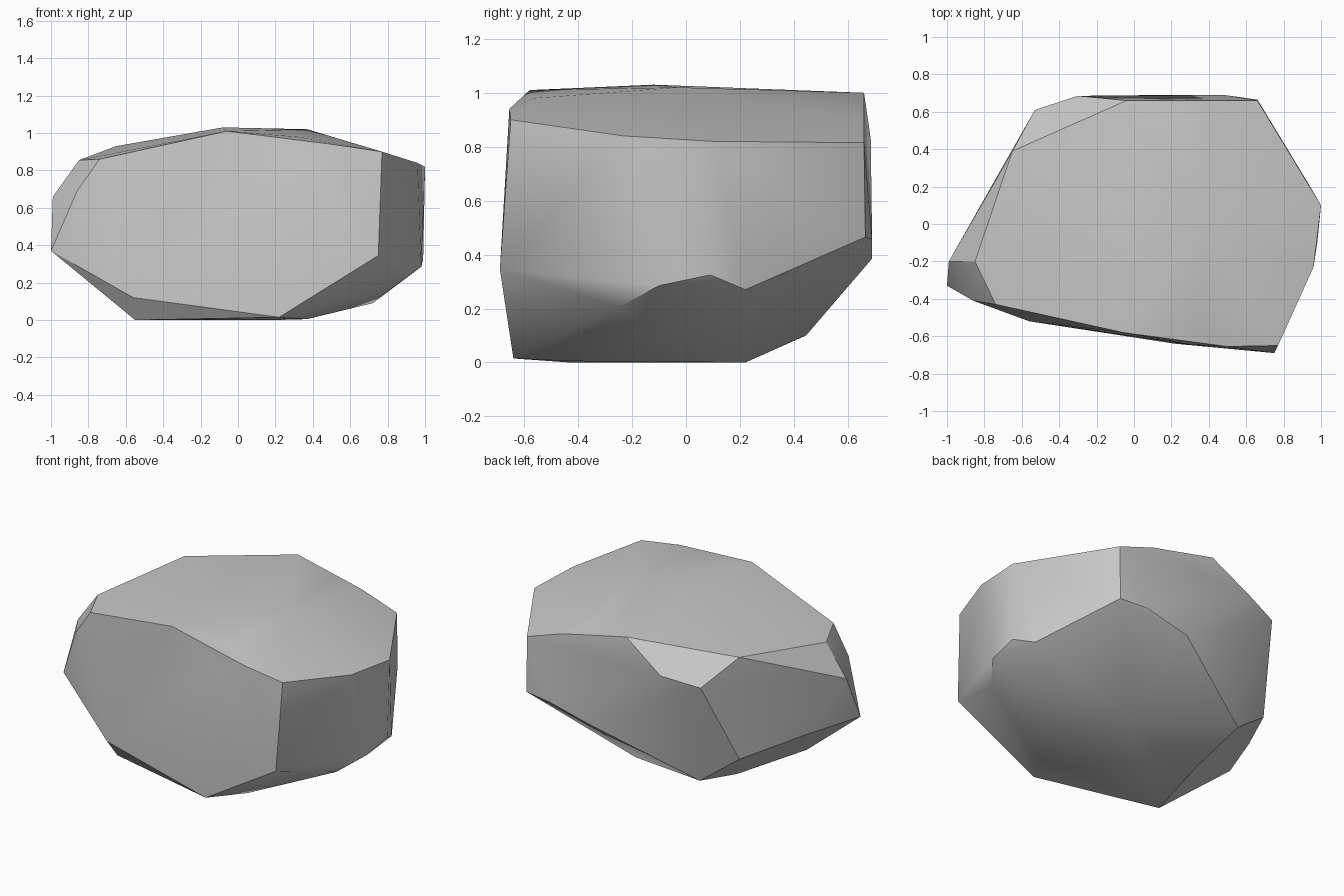
import bpy
import bmesh
import math

default_cube = bpy.data.objects.get("Cube")
if default_cube:
    bpy.data.objects.remove(default_cube, do_unlink=True)


def make_material(name, colour):
    material = bpy.data.materials.new(name)
    material.use_nodes = True
    material.diffuse_color = colour
    material.node_tree.nodes["Principled BSDF"].inputs["Base Color"].default_value = colour
    return material


def make_hull(name, corners, material, sharp_angle):
    """Wrap a tight skin of faces around the given corner points."""
    bm = bmesh.new()
    for corner in corners:
        bm.verts.new(corner)
    bmesh.ops.convex_hull(bm, input=list(bm.verts), use_existing_faces=False)
    loose = [vert for vert in bm.verts if not vert.link_faces]
    bmesh.ops.delete(bm, geom=loose, context="VERTS")
    bmesh.ops.recalc_face_normals(bm, faces=list(bm.faces))

    mesh = bpy.data.meshes.new(name)
    bm.to_mesh(mesh)
    bm.free()
    mesh.materials.append(material)
    obj = bpy.data.objects.new(name, mesh)
    bpy.context.scene.collection.objects.link(obj)

    # Soften shallow facets while keeping the chiselled edges crisp
    bpy.ops.object.select_all(action="DESELECT")
    obj.select_set(True)
    bpy.context.view_layer.objects.active = obj
    bpy.ops.object.shade_smooth_by_angle(angle=sharp_angle)
    return obj


# Gently domed crown
crown = [(-.08, -.12, 1.03), (.37, -.03, 1.02)]

# Upper rim, running from the front left around the right side to the back
front_rim = [(-.74, -.43, .86), (-.06, -.58, 1.01), (.32, -.565, .98),
             (.5, -.655, .94), (.3, -.645, .9), (.77, -.65, .9)]
right_rim = [(.96, -.23, .84), (1, .1, .82), (.66, .66, .815)]
back_rim = [(.41, .66, .9), (.25, .62, .95), (-.04, .66, 1),
            (-.3, .685, .83), (-.53, .61, .785), (-.65, .39, .93)]

# Pointed left end with its small bevelled facets
left_end = [(-.85, -.2, .855), (-.86, -.41, .69), (-.99, -.2, .66),
            (-1, -.33, .37), (-.86, .01, .35), (-.65, .39, .28)]

# Lower edge of the side walls
lower_rim = [(.75, -.69, .345), (.87, -.25, .205), (.98, -.1, .285),
             (.99, .09, .325), (.93, .22, .27), (.66, .665, .465),
             (.48, .69, .457), (.18, .69, .385), (-.41, .445, .1)]

# Base, where the stone touches the ground
base = [(-.56, -.52, .12), (.22, -.64, .015), (-.55, -.43, 0),
        (-.41, .07, 0), (.37, -.43, .005), (.2, .22, 0), (.72, -.03, .09)]

stone_grey = make_material("stone_grey", (.58, .58, .58, 1))
make_hull("rock", crown + front_rim + right_rim + back_rim
          + left_end + lower_rim + base, stone_grey, math.radians(30))
